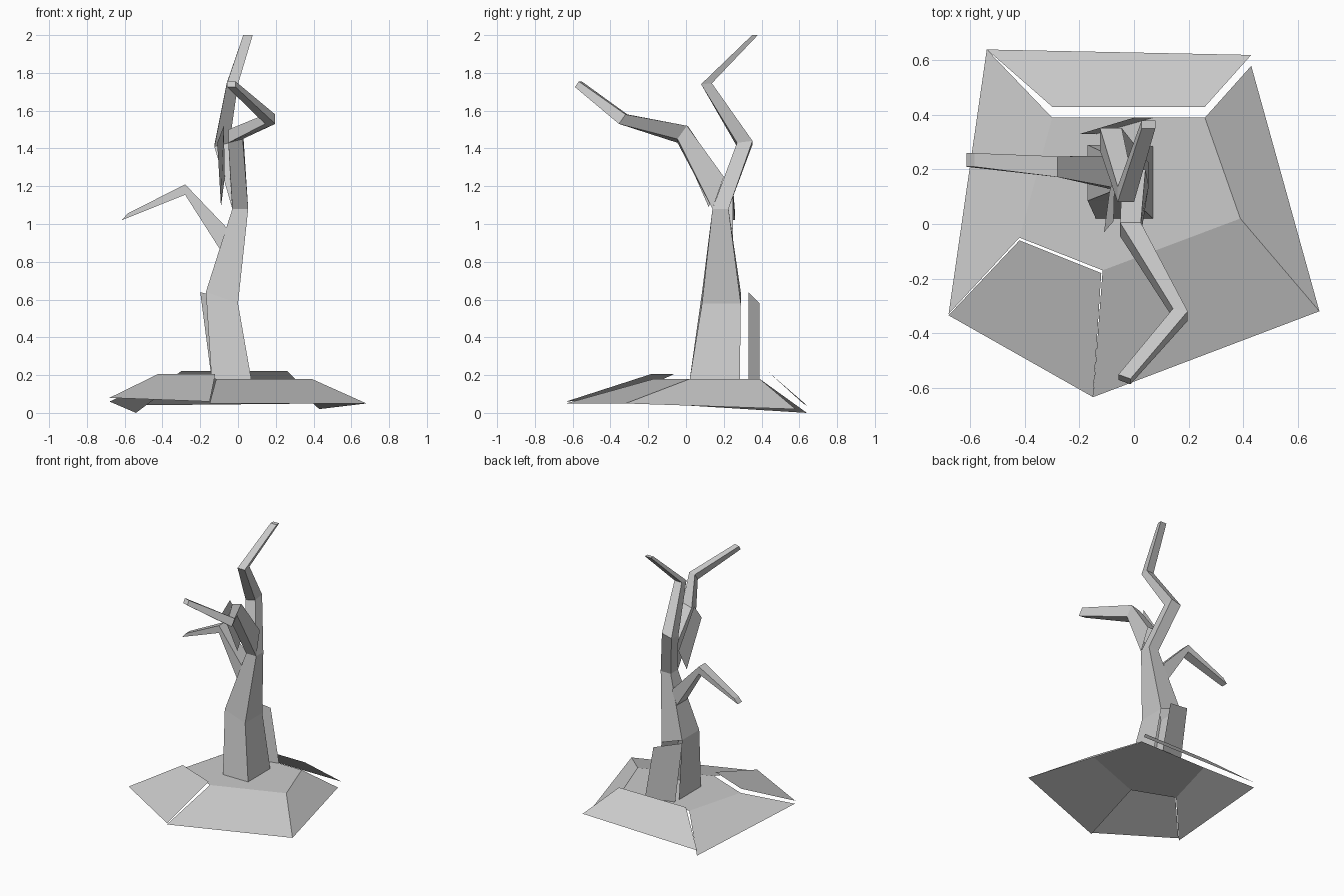
import bpy
from mathutils import Vector


def mesh_object(name, verts, faces):
    me = bpy.data.meshes.new(name)
    me.from_pydata([tuple(v) for v in verts], [], faces)
    me.update()
    ob = bpy.data.objects.new(name, me)
    bpy.context.collection.objects.link(ob)
    return ob


def limb(name, rings, skip=()):
    """Four-sided limb. Each ring: centre of edge A, centre of edge B, half side vector."""
    verts, faces = [], []
    for a, b, s in rings:
        a, b, s = Vector(a), Vector(b), Vector(s)
        verts += [a - s, a + s, b + s, b - s]
    for r in range(len(rings) - 1):
        for k in range(4):
            if (r, k) not in skip:
                j = (k + 1) % 4
                faces.append((r*4 + k, r*4 + j, r*4 + 4 + j, r*4 + 4 + k))
    n = len(verts)
    faces.append((n - 4, n - 3, n - 2, n - 1))
    return mesh_object(name, verts, faces)


# Mound: open shell with a flat pentagon top and sloping panels
top = [(-.30, .39, .18), (.26, .39, .18), (.39, .02, .18), (-.115, -.17, .18), (-.42, -.05, .18)]
rim = [(-.54, .64, 0), (.43, .58, .02), (.68, -.32, .05), (-.15, -.635, .05), (-.68, -.33, .06)]
mesh_object("mound", top + rim,
            [(4, 3, 2, 1, 0), (1, 2, 7, 6), (2, 3, 8, 7), (4, 0, 5, 9)])

# Two mound panels that sit slightly lifted from the shell
mesh_object("mound_back_panel",
            [(-.30, .43, .222), (.26, .43, .222), (.43, .62, .05), (-.54, .64, .04)],
            [(0, 1, 2, 3)])
mesh_object("mound_front_left_panel",
            [(-.42, -.06, .207), (-.12, -.18, .207), (-.15, -.635, .06), (-.68, -.335, .08)],
            [(0, 3, 2, 1)])

# Main trunk, open at the lower back
limb("trunk", [
    ((-.035, .02, .18), (-.035, .285, .18), (.105, 0, 0)),
    ((-.085, .085, .61), (-.085, .29, .61), (.085, 0, -.03)),
    ((.012, .14, 1.08), (.012, .225, 1.08), (.042, 0, 0)),
    ((-.085, .27, 1.42), (-.085, .352, 1.43), (.04, 0, .01)),
    ((-.03, .08, 1.74), (-.03, .137, 1.745), (.03, 0, 0)),
    ((.053, .35, 2.0), (.053, .38, 2.0), (.025, 0, 0)),
], skip={(0, 2)})

# Loose bark slab behind the trunk base
mesh_object("trunk_back_slab",
            [(-.14, .33, .18), (.07, .39, .18), (0, .39, .58), (-.20, .33, .64)],
            [(0, 3, 2, 1)])

# Left branch
limb("left_branch", [
    ((-.095, .19, .865), (-.055, .19, .975), (0, -.06, 0)),
    ((-.28, .21, 1.155), (-.28, .21, 1.21), (0, -.038, 0)),
    ((-.615, .235, 1.02), (-.585, .235, 1.055), (0, -.025, 0)),
])

# Front branch
limb("front_branch", [
    ((.012, .14, 1.08), (0, .2, 1.25), (.042, 0, 0)),
    ((-.013, -.045, 1.44), (-.013, .005, 1.51), (.038, 0, .01)),
    ((.17, -.35, 1.53), (.17, -.315, 1.58), (.027, -.005, 0)),
    ((-.035, -.58, 1.725), (-.035, -.56, 1.755), (.022, -.008, 0)),
])

# Loose bark sliver beside the front branch
mesh_object("branch_side_panel",
            [(-.09, .12, 1.09), (-.07, .19, 1.25), (-.075, .01, 1.52), (-.11, -.03, 1.43)],
            [(0, 1, 2, 3)])
